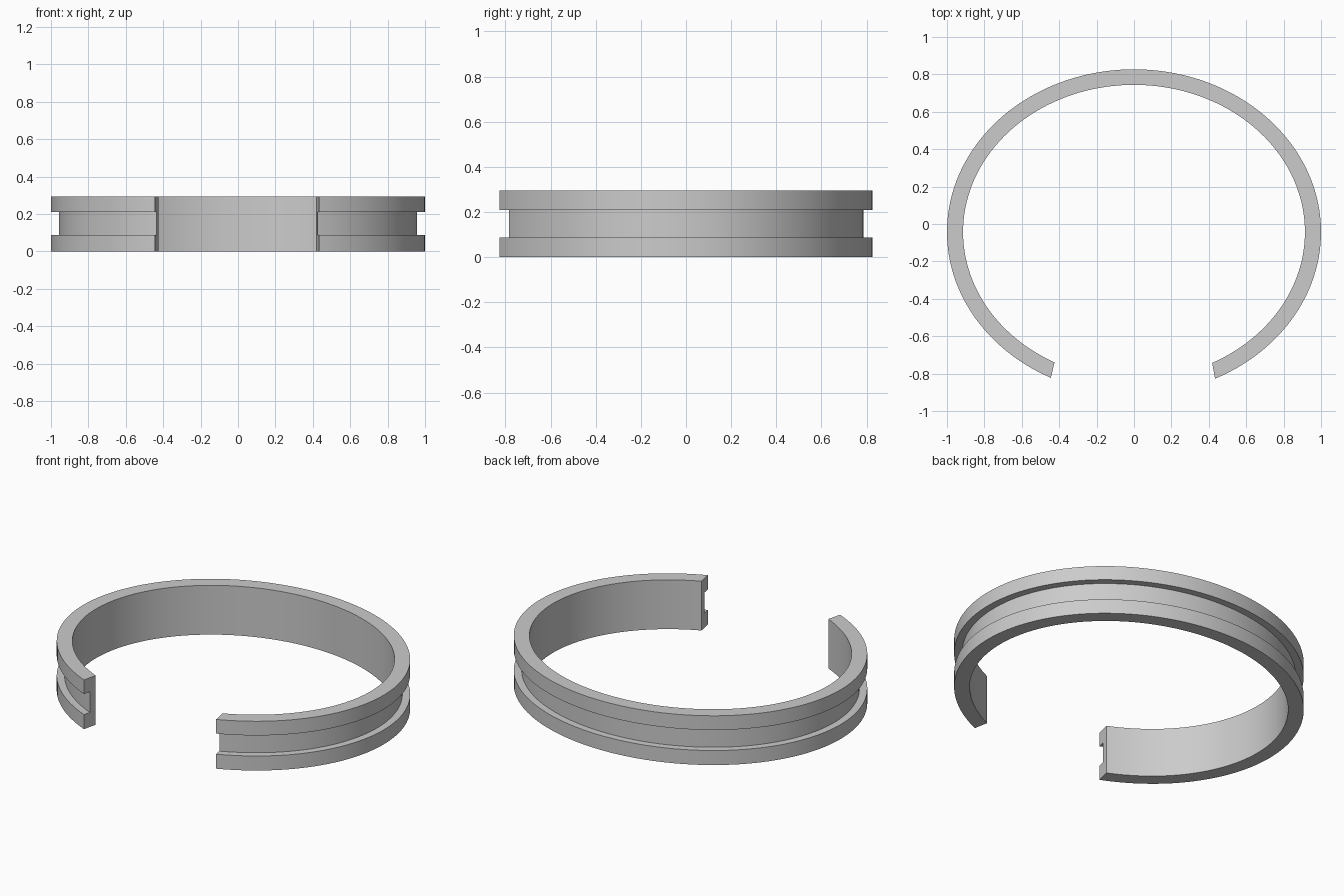
import bpy, bmesh
from math import cos, sin, radians

cube = bpy.data.objects.get("Cube")
if cube:
    bpy.data.objects.remove(cube)

SEGMENTS = 128
CENTRE_Y = -0.043
INNER = (0.914, 0.787)   # ellipse half-axes
OUTER = (1.0, 0.87)
HEIGHT, GROOVE_LOW, GROOVE_HIGH = 0.295, 0.087, 0.21

# C-shaped section: (0 = inner wall, 1 = outer wall), height
section = [(0, 0), (1, 0), (1, GROOVE_LOW), (0.5, GROOVE_LOW),
           (0.5, GROOVE_HIGH), (1, GROOVE_HIGH), (1, HEIGHT), (0, HEIGHT)]


def mix(a, b, t):
    return a + (b - a) * t


def ring_point(depth, z, t):
    """Point on the open ellipse, with slightly slanted ends."""
    start = mix(-62.8, -64.3, depth)
    end = 180 + mix(62.3, 63.6, depth)
    angle = radians(mix(start, end, t))
    return (mix(INNER[0], OUTER[0], depth) * cos(angle),
            CENTRE_Y + mix(INNER[1], OUTER[1], depth) * sin(angle), z)


# Sweep the section round the open band
bm = bmesh.new()
rings = [[bm.verts.new(ring_point(d, z, i / SEGMENTS)) for d, z in section]
         for i in range(SEGMENTS + 1)]
count = len(section)
for a, b in zip(rings, rings[1:]):
    for k in range(count):
        n = (k + 1) % count
        bm.faces.new((a[k], a[n], b[n], b[k]))

# End caps, split into the wall and the two flanges
for ring in (rings[0], rings[-1]):
    bm.faces.new(ring)
bmesh.ops.recalc_face_normals(bm, faces=bm.faces)

mesh = bpy.data.meshes.new("grooved_cuff_band")
bm.to_mesh(mesh)
bm.free()
band = bpy.data.objects.new("grooved_cuff_band", mesh)
bpy.context.collection.objects.link(band)

# Plain grey finish
grey = bpy.data.materials.new("light_grey")
grey.use_nodes = True
colour = (0.6, 0.6, 0.6, 1)
grey.diffuse_color = colour
grey.node_tree.nodes["Principled BSDF"].inputs["Base Color"].default_value = colour
mesh.materials.append(grey)

bpy.ops.object.select_all(action="DESELECT")
band.select_set(True)
bpy.context.view_layer.objects.active = band
bpy.ops.object.shade_smooth_by_angle(angle=radians(30))
